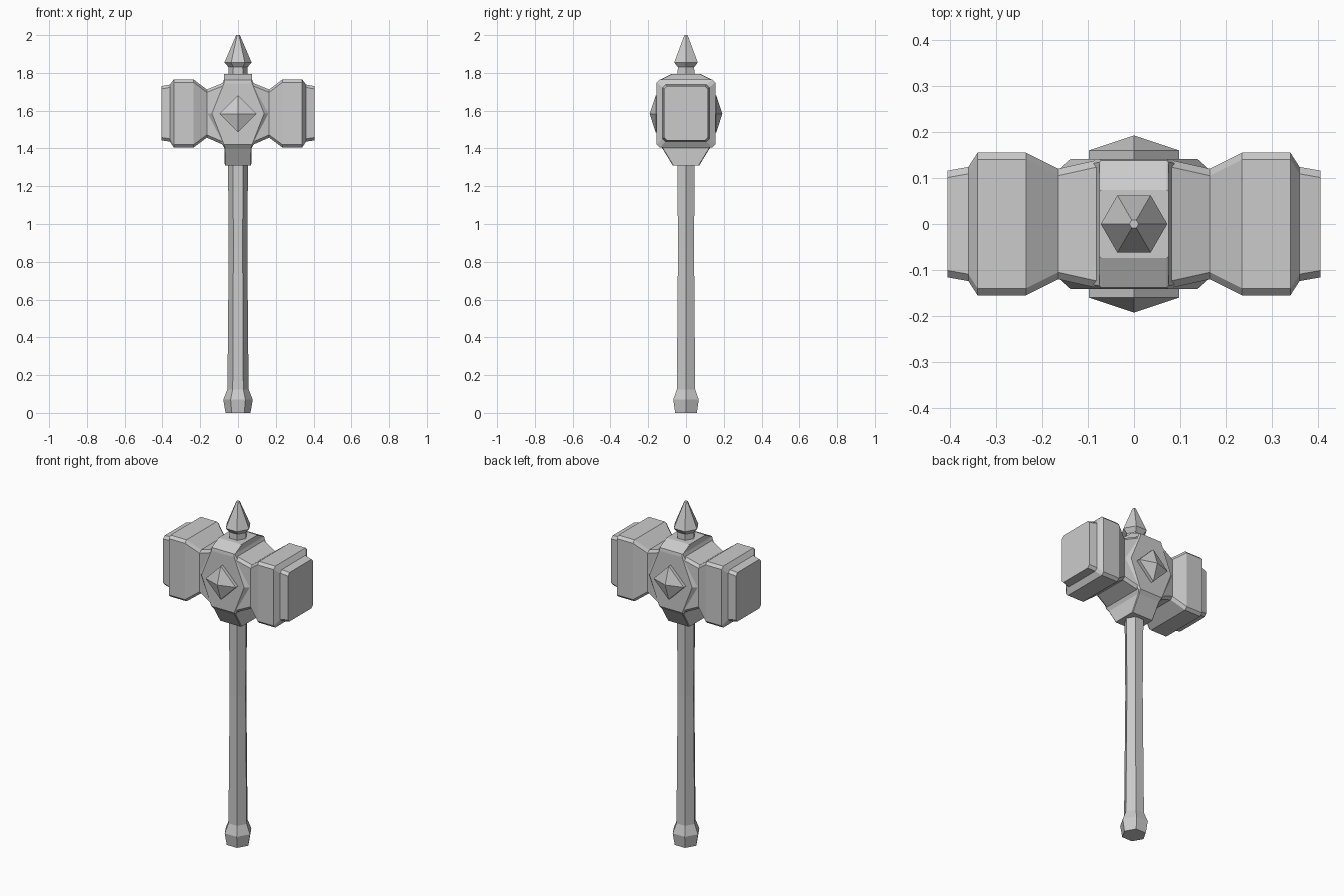
import bpy, bmesh
from math import cos, sin, pi

if "Cube" in bpy.data.objects:
    bpy.data.objects.remove(bpy.data.objects["Cube"])


def loft(name, rings):
    """Skin a list of equal-length point rings and cap both ends."""
    bm = bmesh.new()
    loops = [[bm.verts.new(p) for p in ring] for ring in rings]
    n = len(loops[0])
    for a, b in zip(loops, loops[1:]):
        for i in range(n):
            j = (i + 1) % n
            bm.faces.new((a[i], a[j], b[j], b[i]))
    bm.faces.new(loops[0][::-1])
    bm.faces.new(loops[-1])
    bmesh.ops.recalc_face_normals(bm, faces=bm.faces)
    mesh = bpy.data.meshes.new(name)
    bm.to_mesh(mesh)
    bm.free()
    obj = bpy.data.objects.new(name, mesh)
    bpy.context.collection.objects.link(obj)
    return obj


def octagon(a, b, ca, cb):
    """Rectangle of half sizes a, b with corners cut by ca, cb."""
    return [(a, b - cb), (a - ca, b), (ca - a, b), (-a, b - cb),
            (-a, cb - b), (ca - a, -b), (a - ca, -b), (a, cb - b)]


def hex_lathe(name, profile):
    return loft(name, [[(r * cos(i * pi / 3), r * sin(i * pi / 3), z)
                        for i in range(6)] for z, r in profile])


# Handle with flared pommel
hex_lathe("handle", [(0, .066), (.07, .078), (.125, .056),
                     (.88, .049), (1.33, .053)])

# Top spike
hex_lathe("spike", [(1.78, .052), (1.83, .05), (1.855, .072), (2.0, .01)])

# Hammer heads: x, half depth, bottom z, top z
half = [(.03, .14, 1.415, 1.75), (.075, .14, 1.418, 1.748),
        (.165, .12, 1.457, 1.712), (.235, .155, 1.405, 1.765),
        (.34, .155, 1.405, 1.765), (.36, .124, 1.436, 1.738),
        (.405, .116, 1.443, 1.73)]
for side, s in (("right", 1), ("left", -1)):
    loft("hammer_head_" + side,
         [[(s * x, y, z + (lo + hi) / 2)
           for y, z in octagon(d, (hi - lo) / 2, .015, .015)]
          for x, d, lo, hi in half])

# Central collar: z, half width, half depth, corner cut x, corner cut y
collar = [(1.31, .07, .07, .004, .004), (1.40, .072, .125, .004, .004),
          (1.42, .082, .141, .008, .008), (1.585, .165, .141, .027, .024),
          (1.745, .082, .141, .008, .008), (1.763, .075, .138, .004, .004),
          (1.795, .075, .074, .004, .004)]
loft("collar", [[(x, y, z) for x, y in octagon(a, b, ca, cb)]
                for z, a, b, ca, cb in collar])

# Diamond studs on front and back
for side, s in (("front", -1), ("back", 1)):
    loft("diamond_stud_" + side,
         [[(r * cos(i * pi / 2), s * y, 1.583 + r * sin(i * pi / 2))
           for i in range(4)]
          for y, r in ((.12, .098), (.16, .098), (.192, .0015))])
